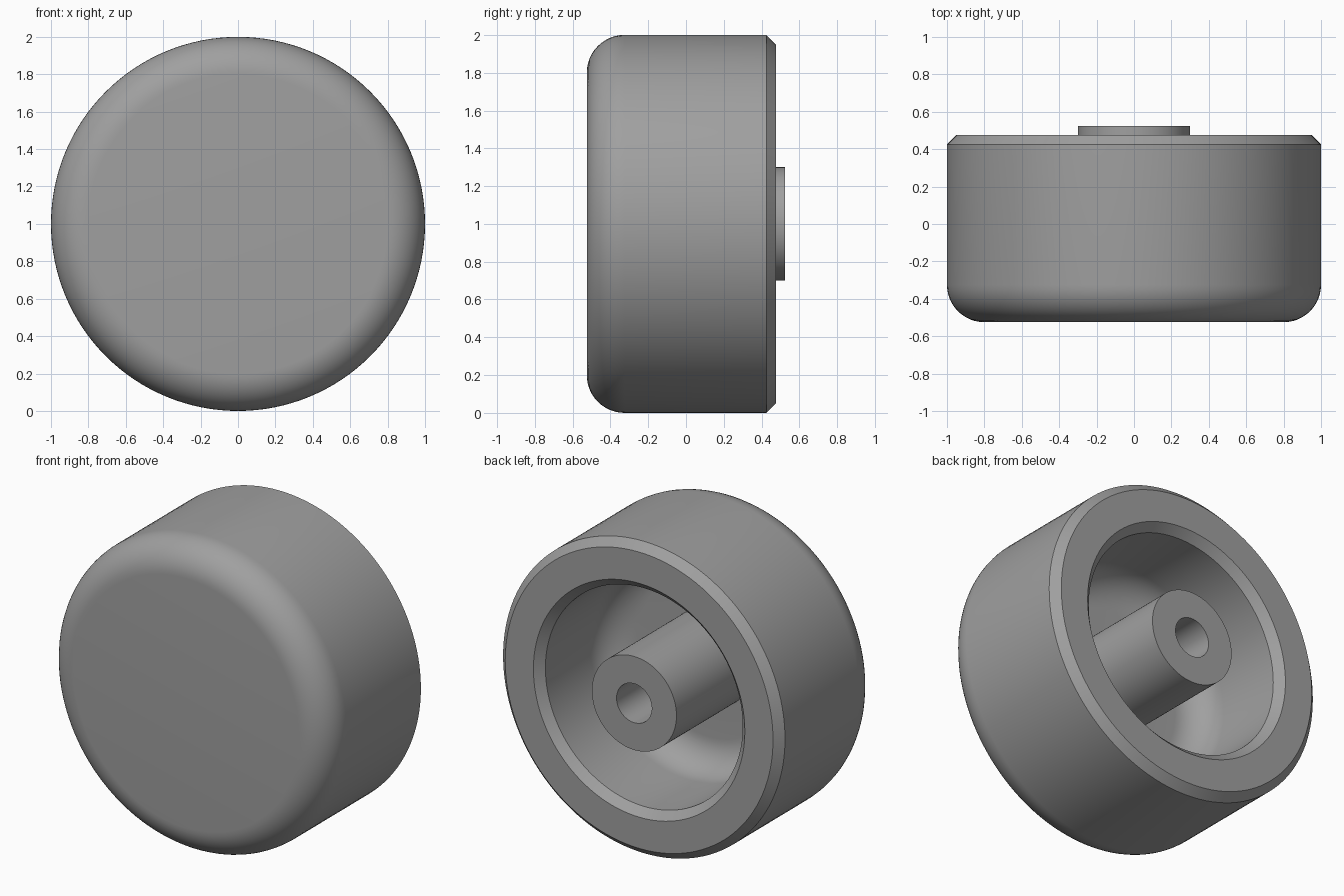
import bpy, bmesh, math

if "Cube" in bpy.data.objects:
    bpy.data.objects.remove(bpy.data.objects["Cube"])

SEGMENTS = 128


def fillet(r, y, radius, start, end, steps=12):
    """Arc points (radius, depth) about a fillet centre, angles in degrees."""
    pts = []
    for i in range(steps + 1):
        a = math.radians(start + (end - start) * i / steps)
        pts.append((r + radius * math.cos(a), y + radius * math.sin(a)))
    return pts


def lathe(name, profile, material):
    """Revolve a (radius, y) profile around the y axis at z = 1."""
    bm = bmesh.new()
    verts = [bm.verts.new((r, y, 1)) for r, y in profile]
    edges = [bm.edges.new(pair) for pair in zip(verts, verts[1:])]
    bmesh.ops.spin(bm, geom=verts + edges, cent=(0, 0, 1), axis=(0, 1, 0),
                   angle=math.tau, steps=SEGMENTS, use_duplicate=False)
    bmesh.ops.remove_doubles(bm, verts=bm.verts, dist=1e-5)
    bmesh.ops.recalc_face_normals(bm, faces=bm.faces)
    mesh = bpy.data.meshes.new(name)
    bm.to_mesh(mesh)
    bm.free()
    mesh.materials.append(material)
    obj = bpy.data.objects.new(name, mesh)
    bpy.context.collection.objects.link(obj)
    bpy.context.view_layer.objects.active = obj
    obj.select_set(True)
    bpy.ops.object.shade_smooth_by_angle(angle=math.radians(30))
    obj.select_set(False)
    return obj


grey = bpy.data.materials.new("grey")
grey.diffuse_color = (0.35, 0.35, 0.35, 1)
grey.use_nodes = True
grey.node_tree.nodes["Principled BSDF"].inputs["Base Color"].default_value = grey.diffuse_color

# Hollow knob: rounded front, chamfered rim, filleted cavity and
# a central boss with a blind shaft hole, all one turned section
profile = [(0, -0.525)]
profile += fillet(0.8, -0.325, 0.2, -90, 0)            # rounded front edge
profile += [(1, 0.425), (0.95, 0.475)]                 # outer rim chamfer
profile += [(0.75, 0.475), (0.7, 0.425)]               # inner rim chamfer
profile += fillet(0.5, -0.025, 0.2, 0, -90)            # cavity floor fillet
profile += [(0.3, -0.225), (0.3, 0.525)]               # boss
profile += [(0.125, 0.525), (0.125, -0.225), (0, -0.225)]  # shaft hole
lathe("knob", profile, grey)
